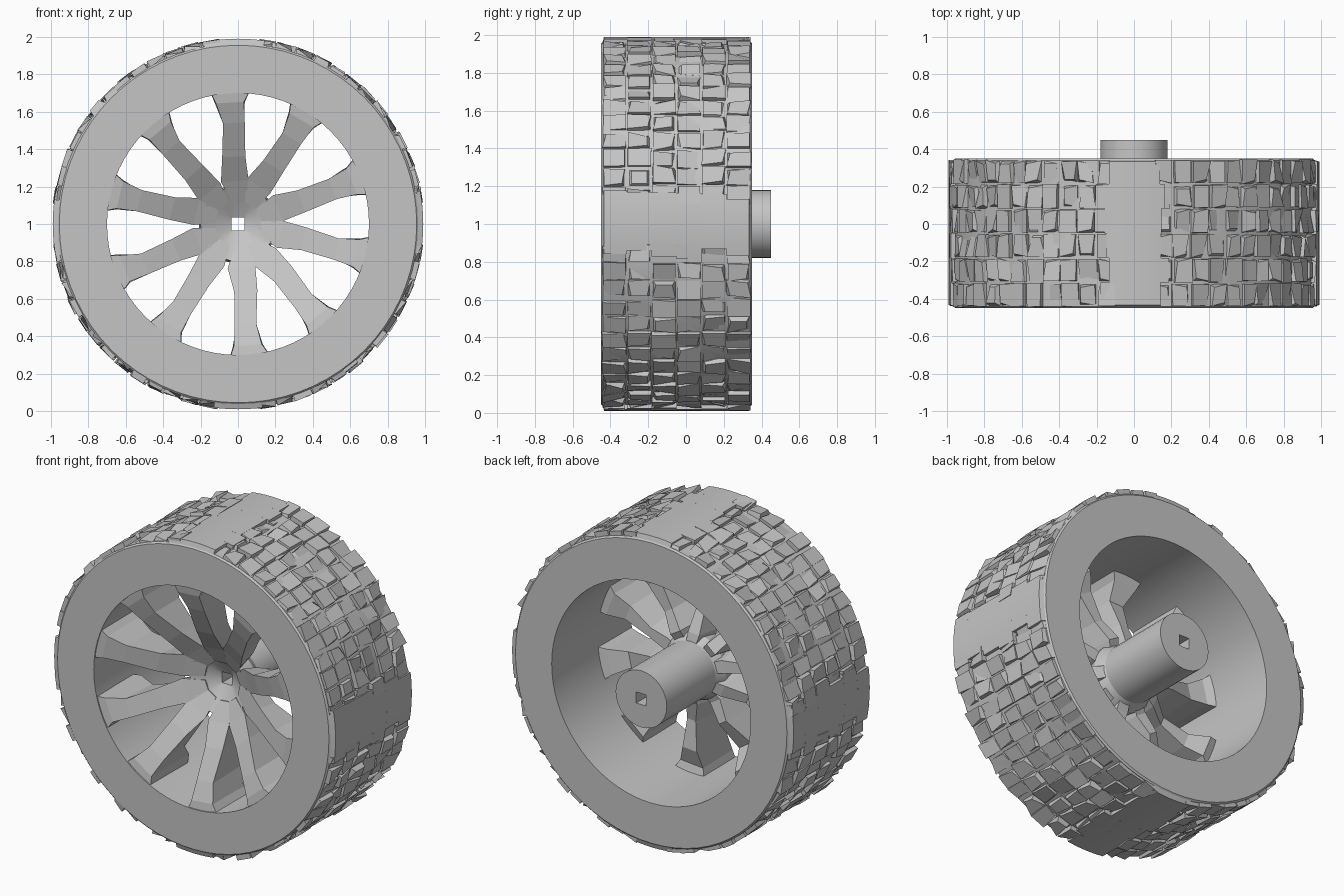
import bpy, bmesh, math, random
from mathutils import Vector

random.seed(7)
if "Cube" in bpy.data.objects:
    bpy.data.objects.remove(bpy.data.objects["Cube"], do_unlink=True)

grey = bpy.data.materials.new("light_grey")
grey.use_nodes = True
grey.diffuse_color = (0.56, 0.56, 0.56, 1)
grey.node_tree.nodes["Principled BSDF"].inputs["Base Color"].default_value = (0.56, 0.56, 0.56, 1)


def polar(r, angle, y):
    """Point around the axle, which runs along y at z = 1."""
    return Vector((r * math.cos(angle), y, 1 + r * math.sin(angle)))


def finish(name, bm, smooth=False):
    bmesh.ops.recalc_face_normals(bm, faces=bm.faces)
    mesh = bpy.data.meshes.new(name)
    bm.to_mesh(mesh)
    bm.free()
    mesh.materials.append(grey)
    obj = bpy.data.objects.new(name, mesh)
    bpy.context.collection.objects.link(obj)
    if smooth:
        bpy.ops.object.select_all(action="DESELECT")
        obj.select_set(True)
        bpy.context.view_layer.objects.active = obj
        bpy.ops.object.shade_smooth_by_angle(angle=math.radians(25))


def lathe(name, profile, segments):
    """Spin a closed (radius, y, is_square) profile around the axle."""
    bm = bmesh.new()
    rings = []
    for r, y, square in profile:
        ring = []
        for i in range(segments):
            a = math.tau * i / segments
            s = 1 / max(abs(math.cos(a)), abs(math.sin(a))) if square else 1
            ring.append(bm.verts.new(polar(r * s, a, y)))
        rings.append(ring)
    for a, b in zip(rings, rings[1:] + rings[:1]):
        for i in range(segments):
            j = (i + 1) % segments
            bm.faces.new((a[i], a[j], b[j], b[i]))
    finish(name, bm, True)


def bridge(bm, sections):
    """Skin a row of four-cornered sections into a closed solid."""
    rows = [[bm.verts.new(p) for p in s] for s in sections]
    for a, b in zip(rows, rows[1:]):
        for i in range(4):
            j = (i + 1) % 4
            bm.faces.new((a[i], a[j], b[j], b[i]))
    bm.faces.new(rows[0])
    bm.faces.new(rows[-1][::-1])


# Tyre carcass with open barrel
lathe("tyre", [(0.70, -0.45, 0), (0.955, -0.45, 0), (0.965, -0.44, 0),
               (0.965, 0.34, 0), (0.955, 0.35, 0), (0.70, 0.35, 0)], 72)

# Hub with dished face, long axle tube and square bore
lathe("hub", [(0.035, -0.11, 1), (0.10, -0.14, 0), (0.20, -0.20, 0), (0.21, -0.10, 0),
              (0.18, -0.04, 0), (0.18, 0.45, 0), (0.035, 0.45, 1)], 32)

# Spokes, each sweeping from the recessed hub forward to the rim:
# radius, front half width, back half width, front y, back y
stations = [(0.12, 0.035, 0.03, -0.16, -0.06), (0.23, 0.074, 0.04, -0.22, -0.06),
            (0.36, 0.062, 0.03, -0.30, -0.10), (0.54, 0.058, 0.05, -0.39, -0.14),
            (0.65, 0.075, 0.08, -0.435, -0.10), (0.74, 0.12, 0.12, -0.449, -0.08)]
bm = bmesh.new()
for k in range(10):
    angle = math.radians(22 + 36 * k + random.uniform(-1.5, 1.5))
    side = Vector((-math.sin(angle), 0, math.cos(angle)))
    sections = []
    for r, wf, wb, yf, yb in stations:
        back = yb + random.uniform(-0.05, 0.05)
        shift = side * random.uniform(-0.012, 0.012)
        front_mid, back_mid = polar(r, angle, yf) + shift, polar(r, angle, back) + shift
        sections.append([front_mid - side * wf, front_mid + side * wf,
                         back_mid + side * wb, back_mid - side * wb])
    bridge(bm, sections)
finish("spokes", bm)


# Tread blocks: close-set, each with chipped corners
def block(bm, a0, a1, y0, y1, top):
    corners = [(a0, y0), (a1, y0), (a1, y1), (a0, y1)]
    base = [polar(0.955, a, y) for a, y in corners]
    ca, cy = (a0 + a1) / 2, (y0 + y1) / 2
    upper = []
    for a, y in corners:
        t = random.choice((0, 0, 0.05, 0.3))
        drop = random.choice((0, 0, 0.004, 0.025))
        upper.append(polar(top - drop, a + (ca - a) * t, y + (cy - y) * t))
    bridge(bm, [base, upper])


bm = bmesh.new()
columns, rows = 6, 60
width, pitch = 0.79 / columns, math.tau / rows
for col in range(columns):
    for row in range(rows):
        a = (row + random.uniform(-0.1, 0.1)) * pitch
        quarter = (a + 0.5 * pitch + math.pi / 4) % (math.pi / 2) - math.pi / 4
        if abs(quarter) < 0.14:
            continue
        y = -0.445 + col * width
        gap_a, gap_y = pitch * random.uniform(0, 0.09), width * random.uniform(0, 0.07)
        block(bm, a + gap_a, a + pitch - gap_a, y + gap_y, y + width - gap_y,
              random.uniform(0.98, 0.997))
finish("tread_blocks", bm)

# Plain bands at the four quarters, ragged along both edges
bm = bmesh.new()
for q in range(4):
    for col in range(columns):
        y0 = -0.445 + col * width
        y1 = y0 + width
        reach = [random.uniform(0.13, 0.19) for _ in range(2)]
        sections = []
        for i in range(7):
            t = i / 3 - 1
            a = q * math.pi / 2 + t * reach[t > 0]
            f = 0.012 if col == 0 else 0
            b = 0.012 if col == columns - 1 else 0
            sections.append([polar(0.955, a, y0), polar(0.99, a, y0 + f),
                             polar(0.99, a, y1 - b), polar(0.955, a, y1)])
        bridge(bm, sections)
finish("plain_bands", bm, True)
